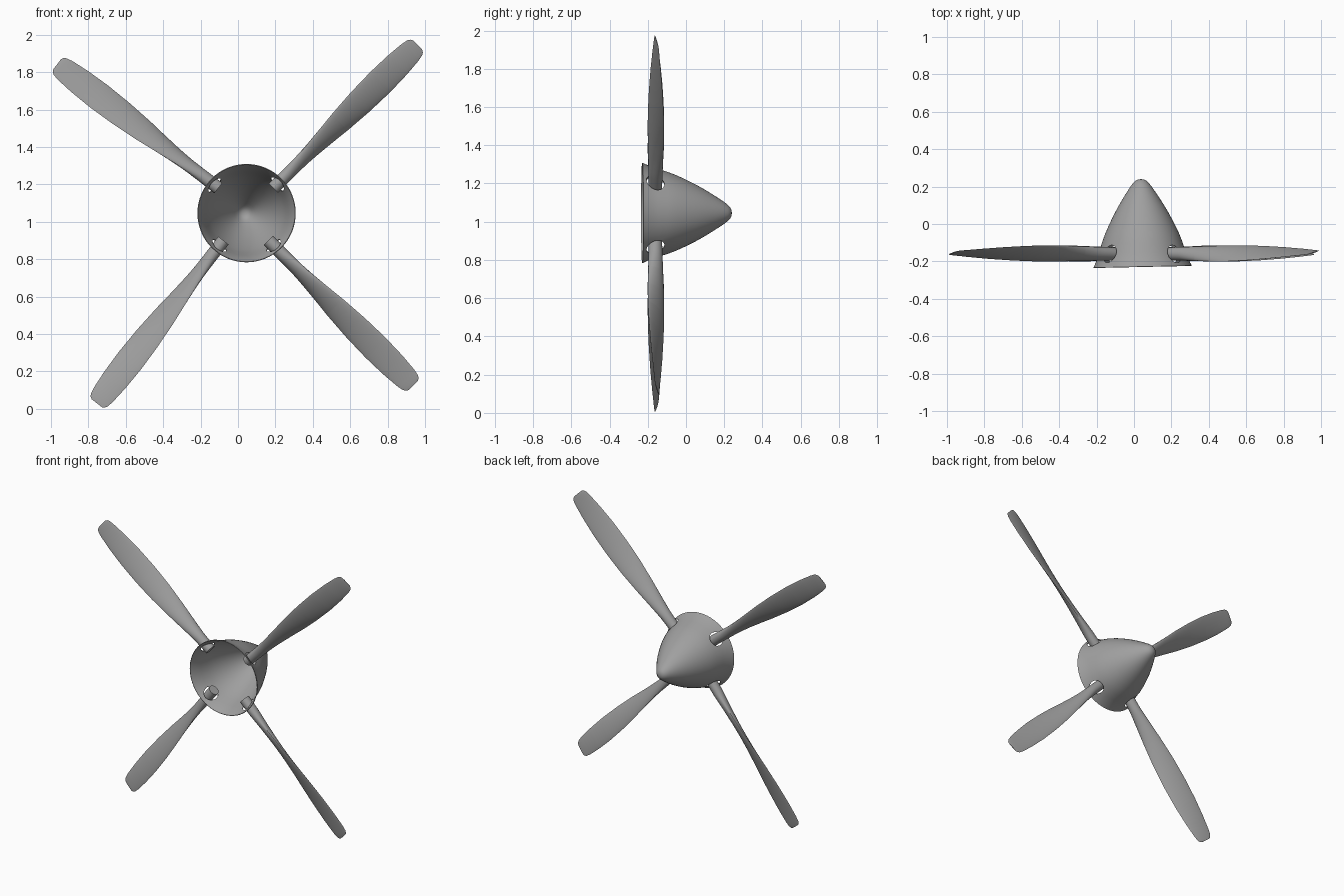
import bpy, bmesh
from math import cos, sin, pi, radians
from mathutils import Vector, Matrix

cube = bpy.data.objects.get("Cube")
if cube:
    bpy.data.objects.remove(cube, do_unlink=True)

metal = bpy.data.materials.new("grey metal")
metal.use_nodes = True
GREY = (0.35, 0.35, 0.35, 1)
metal.diffuse_color = GREY
metal.node_tree.nodes["Principled BSDF"].inputs["Base Color"].default_value = GREY


def make_object(name, bm):
    bmesh.ops.recalc_face_normals(bm, faces=bm.faces)
    mesh = bpy.data.meshes.new(name)
    bm.to_mesh(mesh)
    bm.free()
    mesh.materials.append(metal)
    obj = bpy.data.objects.new(name, mesh)
    bpy.context.collection.objects.link(obj)
    return obj


def smooth(obj):
    bpy.ops.object.select_all(action='DESELECT')
    obj.select_set(True)
    bpy.context.view_layer.objects.active = obj
    bpy.ops.object.shade_smooth_by_angle(angle=radians(40))


def lerp_table(table, s):
    # linear interpolation between the stations of a blade
    for a, b in zip(table, table[1:]):
        if s <= b[0]:
            t = (s - a[0]) / (b[0] - a[0])
            return [p + (q - p) * t for p, q in zip(a[1:], b[1:])]
    return table[-1][1:]


# Blade root and tip points, shared by the blades and the spinner holes
BLADES = {
    "upper_left_blade": ((0.19, 1.18), (0.96, 1.945)),
    "upper_right_blade": ((-0.105, 1.18), (-0.967, 1.842)),
    "lower_right_blade": ((-0.078, 0.90), (-0.755, 0.03)),
    "lower_left_blade": ((0.163, 0.90), (0.937, 0.125)),
}
ROOT_Y, TIP_Y = -0.16, -0.153

# station, chord, thickness, pitch in degrees, edge sharpness
STATIONS = [
    (0.0, 0.07, 0.07, 60, 0.0),
    (0.1, 0.076, 0.066, 56, 0.0),
    (0.2, 0.096, 0.052, 50, 0.2),
    (0.32, 0.122, 0.040, 43, 0.4),
    (0.46, 0.148, 0.031, 35, 0.5),
    (0.6, 0.162, 0.025, 28, 0.5),
    (0.74, 0.163, 0.020, 22, 0.5),
    (0.86, 0.150, 0.015, 17, 0.5),
    (0.95, 0.130, 0.010, 13, 0.5),
    (0.98, 0.116, 0.008, 12, 0.5),
    (0.993, 0.098, 0.006, 12, 0.5),
    (1.0, 0.072, 0.004, 12, 0.5),
]


def make_blade(name, root, tip, sides=24):
    start = Vector((root[0], ROOT_Y, root[1]))
    end = Vector((tip[0], TIP_Y, tip[1]))
    axis = (end - start).normalized()
    tangent = Vector((axis.z, 0, -axis.x)).normalized()
    depth = Vector((0, 1, 0))
    stops = sorted({i / 24 for i in range(24)} | {row[0] for row in STATIONS})
    bm = bmesh.new()
    rings = []
    for s in stops:
        chord, thick, pitch, sharp = lerp_table(STATIONS, s)
        p = radians(pitch)
        along = tangent * cos(p) + depth * sin(p)
        normal = depth * cos(p) - tangent * sin(p)
        centre = start.lerp(end, s)
        ring = []
        for i in range(sides):
            a = 2 * pi * i / sides
            offset = along * cos(a) * chord / 2
            offset += normal * sin(a) * abs(sin(a)) ** sharp * thick / 2
            ring.append(bm.verts.new(centre + offset))
        rings.append(ring)
    for low, high in zip(rings, rings[1:]):
        for i in range(sides):
            j = (i + 1) % sides
            bm.faces.new((low[i], low[j], high[j], high[i]))
    bm.faces.new(rings[0])
    bm.faces.new(rings[-1])
    smooth(make_object(name, bm))


# Hollow spinner, open at its base and pointing to the back
PROFILE = [
    (0.263, -0.228), (0.255, -0.212), (0.243, -0.185), (0.230, -0.15),
    (0.216, -0.10), (0.197, -0.05), (0.174, 0.0), (0.149, 0.05),
    (0.121, 0.10), (0.090, 0.15), (0.057, 0.20), (0.043, 0.218),
    (0.030, 0.231), (0.016, 0.238), (0.0, 0.24),
]
bm = bmesh.new()
points = [bm.verts.new((r, y, 0)) for r, y in PROFILE]
edges = [bm.edges.new(pair) for pair in zip(points, points[1:])]
bmesh.ops.spin(bm, geom=points + edges, cent=(0, 0, 0), axis=(0, 1, 0),
               angle=2 * pi, steps=64)
bmesh.ops.remove_doubles(bm, verts=bm.verts, dist=0.0005)
bm.transform(Matrix.Translation((0.041, 0, 1.046)) @ Matrix.Rotation(radians(1.2), 4, 'Z'))
spinner = make_object("spinner", bm)
shell = spinner.modifiers.new("shell", 'SOLIDIFY')
shell.thickness = 0.004
shell.offset = -1

# Round holes where the blades pass through the spinner
cutters = []
for root, tip in BLADES.values():
    axis = Vector((tip[0] - root[0], 0, tip[1] - root[1])).normalized()
    centre = Vector((root[0], ROOT_Y, root[1])) + axis * 0.06
    bm = bmesh.new()
    turn = axis.to_track_quat('Z', 'Y').to_matrix().to_4x4()
    bmesh.ops.create_cone(bm, cap_ends=True, segments=32, radius1=0.047,
                          radius2=0.047, depth=0.2,
                          matrix=Matrix.Translation(centre) @ turn)
    cutter = make_object("hole_cutter", bm)
    cutter.hide_render = True
    cutters.append(cutter)
    cut = spinner.modifiers.new("hole", 'BOOLEAN')
    cut.operation = 'DIFFERENCE'
    cut.solver = 'EXACT'
    cut.object = cutter

# Keep the cut shell and drop the cutters
graph = bpy.context.evaluated_depsgraph_get()
spinner_mesh = bpy.data.meshes.new_from_object(spinner.evaluated_get(graph))
spinner.modifiers.clear()
spinner.data = spinner_mesh
for cutter in cutters:
    bpy.data.objects.remove(cutter, do_unlink=True)
smooth(spinner)

for name, (root, tip) in BLADES.items():
    make_blade(name, root, tip)
